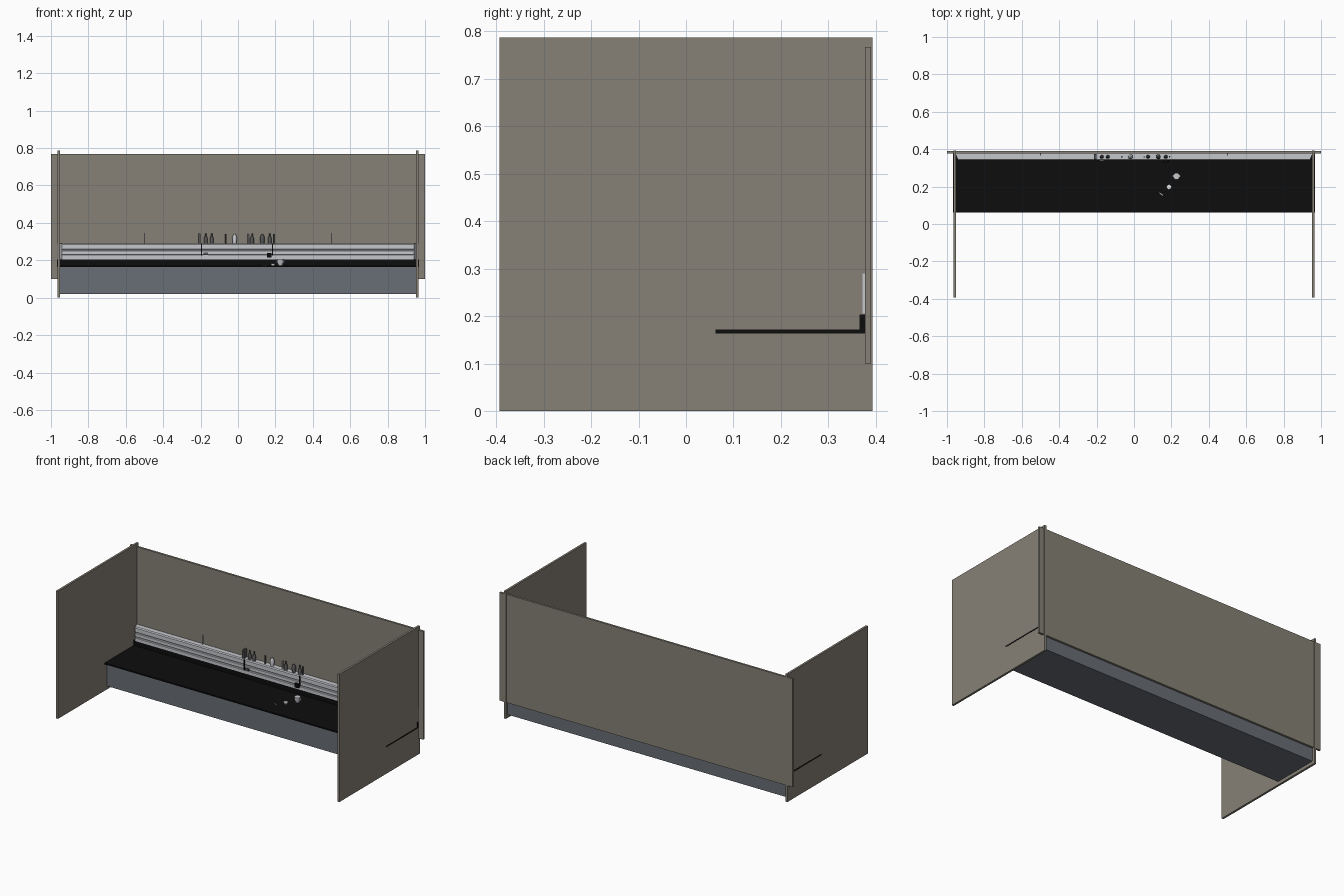
import bpy, bmesh, math

cube = bpy.data.objects.get("Cube")
if cube:
    bpy.data.objects.remove(cube, do_unlink=True)


def material(name, r, g, b):
    m = bpy.data.materials.new(name)
    m.use_nodes = True
    m.diffuse_color = (r, g, b, 1)
    node = next(n for n in m.node_tree.nodes if n.type == 'BSDF_PRINCIPLED')
    node.inputs["Base Color"].default_value = (r, g, b, 1)
    return m


TAUPE = material("taupe panel", 0.24, 0.22, 0.18)
BLACK = material("black stone", 0.004, 0.004, 0.004)
SILVER = material("brushed silver", 0.56, 0.57, 0.60)
SLATE = material("slate grey", 0.14, 0.155, 0.18)
STEEL = material("dark steel", 0.09, 0.09, 0.09)
WHITE = material("white", 0.8, 0.8, 0.78)


def finish(name, bm, mat):
    bmesh.ops.recalc_face_normals(bm, faces=bm.faces[:])
    mesh = bpy.data.meshes.new(name)
    bm.to_mesh(mesh)
    bm.free()
    mesh.materials.append(mat)
    ob = bpy.data.objects.new(name, mesh)
    bpy.context.collection.objects.link(ob)
    return ob


def box(name, mat, x, y, z):
    """Box from three (low, high) ranges."""
    bm = bmesh.new()
    bmesh.ops.create_cube(bm, size=1)
    for v in bm.verts:
        v.co = [(a + b) / 2 + c * (b - a) for c, (a, b) in zip(v.co, (x, y, z))]
    return finish(name, bm, mat)


def extrude_x(name, mat, profile, half, taper=0):
    """Sweep a (y, z) profile along x; taper mitres the front of both ends."""
    bm = bmesh.new()
    back = max(y for y, z in profile)
    ends = [[bm.verts.new((s * (half - taper * (back - y)), y, z)) for y, z in profile]
            for s in (-1, 1)]
    for e in ends:
        bm.faces.new(e)
    n = len(profile)
    for i in range(n):
        j = (i + 1) % n
        bm.faces.new((ends[0][i], ends[0][j], ends[1][j], ends[1][i]))
    return finish(name, bm, mat)


def lathe(name, mat, x, y, z, profile, sides=16):
    """Turn a (radius, height) profile about a vertical axis."""
    bm = bmesh.new()
    rings = []
    for r, h in profile:
        rings.append([bm.verts.new((x + r * math.cos(a), y + r * math.sin(a), z + h))
                      for a in (math.tau * i / sides for i in range(sides))])
    for low, high in zip(rings, rings[1:]):
        for i in range(sides):
            j = (i + 1) % sides
            bm.faces.new((low[i], low[j], high[j], high[i]))
    bm.faces.new(rings[0])
    bm.faces.new(rings[-1])
    ob = finish(name, bm, mat)
    bpy.ops.object.select_all(action='DESELECT')
    ob.select_set(True)
    bpy.context.view_layer.objects.active = ob
    bpy.ops.object.shade_smooth_by_angle(angle=math.radians(35))
    return ob


# Partition panels
box("back_panel", TAUPE, (-1, 1), (0.377, 0.39), (0.10, 0.767))
for side, s in (("left", 1), ("right", -1)):
    box(side + "_panel", TAUPE, sorted((s * 0.953, s * 0.966)), (-0.393, 0.393), (0, 0.787))

# Base cabinet and worktop
box("base_cabinet", SLATE, (-0.953, 0.953), (0.085, 0.376), (0.02, 0.164))
box("worktop", BLACK, (-0.9665, 0.9665), (0.062, 0.377), (0.163, 0.172))
box("upstand", BLACK, (-0.9665, 0.9665), (0.366, 0.377), (0.172, 0.203))
box("upstand_front", BLACK, (-0.953, 0.953), (0.345, 0.366), (0.172, 0.203))

# Stepped equipment rail with horizontal grooves
rail = [(0.377, 0.203), (0.341, 0.203), (0.341, 0.222), (0.348, 0.224), (0.348, 0.229),
        (0.341, 0.231), (0.341, 0.25), (0.348, 0.252), (0.348, 0.257), (0.341, 0.259),
        (0.341, 0.284), (0.346, 0.29), (0.377, 0.29)]
extrude_x("equipment_rail", SILVER, rail, 0.955, 0.4)
box("rail_back_strip", SILVER, (-0.9665, 0.9665), (0.372, 0.377), (0.205, 0.29))

# Bottles, cups and shakers standing on the rail
BOTTLE = [(0.010, 0), (0.010, 0.028), (0.004, 0.040), (0.004, 0.054)]
SHAKER = [(0.010, 0), (0.013, 0.030), (0.008, 0.044), (0.004, 0.050)]
CUP = [(0.009, 0), (0.013, 0.036), (0.011, 0.036), (0.008, 0.004)]
TUBE = [(0.004, 0), (0.004, 0.050)]
for i, (x, shape, mat) in enumerate((
        (-0.172, BOTTLE, STEEL), (-0.14, BOTTLE, STEEL), (-0.065, TUBE, STEEL),
        (-0.018, SHAKER, SILVER), (0.055, TUBE, SILVER), (0.075, BOTTLE, STEEL),
        (0.13, SHAKER, STEEL), (0.17, BOTTLE, STEEL), (0.19, TUBE, STEEL))):
    lathe("rail_vessel_%d" % (i + 1), mat, x, 0.359, 0.29, shape)
box("rail_holder", STEEL, (-0.213, -0.201), (0.345, 0.374), (0.29, 0.342))

# Thin upright markers
for side, s in (("left", 1), ("right", -1)):
    box(side + "_marker", WHITE, (s * 0.5 - 0.002, s * 0.5 + 0.002), (0.366, 0.377), (0.29, 0.345))

# Hanging utensils in front of the rail
for side, x in (("left", 0.185), ("right", -0.195)):
    box(side + "_hanging_strip", BLACK, (x - 0.003, x + 0.003), (0.335, 0.341), (0.225, 0.29))
box("left_hanging_head", BLACK, (0.155, 0.18), (0.33, 0.341), (0.215, 0.24))
box("right_hanging_head", STEEL, (-0.185, -0.16), (0.333, 0.341), (0.228, 0.241))

# Small tools on the worktop
lathe("mixing_bowl", SILVER, 0.227, 0.255, 0.172, [(0.011, 0), (0.018, 0.018), (0.018, 0.034)])
for s in (-1, 1):
    box("bowl_handle", SILVER, (0.227 + s * 0.016 - 0.006, 0.227 + s * 0.016 + 0.006),
        (0.251, 0.263), (0.185, 0.2))
lathe("small_dish", WHITE, 0.187, 0.198, 0.172, [(0.009, 0), (0.013, 0.012)])
spoon = box("spoon", SILVER, (-0.012, 0.012), (-0.002, 0.002), (0, 0.004))
spoon.location = (0.145, 0.16, 0.172)
spoon.rotation_euler.z = -0.6
